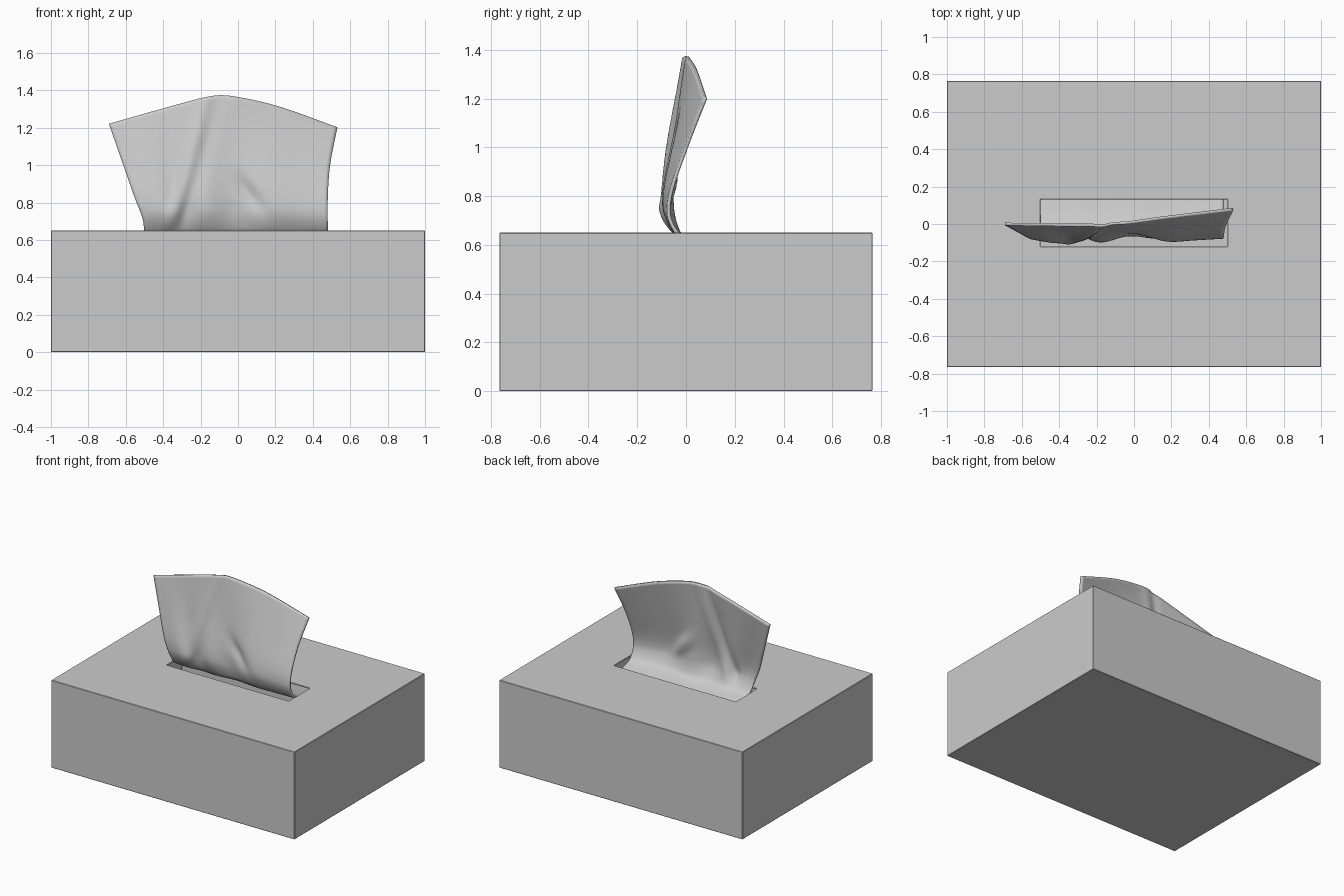
import bpy, bmesh, math

if "Cube" in bpy.data.objects:
    bpy.data.objects.remove(bpy.data.objects["Cube"])


def interp(pts, t):
    """Smoothly tangent piecewise interpolation through (t, value) pairs."""
    if t <= pts[0][0]:
        return pts[0][1]
    for i in range(len(pts) - 1):
        (a, p), (b, q) = pts[i], pts[i + 1]
        if t <= b:
            s = (t - a) / (b - a)
            m = [(pts[j + 1][1] - pts[j - 1][1]) / (pts[j + 1][0] - pts[j - 1][0])
                 if 0 < j < len(pts) - 1 else (q - p) / (b - a) for j in (i, i + 1)]
            h = b - a
            return ((2*s**3 - 3*s**2 + 1) * p + (s**3 - 2*s**2 + s) * h * m[0]
                    + (3*s**2 - 2*s**3) * q + (s**3 - s**2) * h * m[1])
    return pts[-1][1]


def make_object(name, bm):
    mesh = bpy.data.meshes.new(name)
    bm.to_mesh(mesh)
    bm.free()
    obj = bpy.data.objects.new(name, mesh)
    bpy.context.collection.objects.link(obj)
    return obj


# Hollow carton with a slot in its lid
HX, HY, H, WALL = 1.0, 0.765, 0.65, 0.008
bm = bmesh.new()
xs, ys = (-HX, -0.5, 0.5, HX), (-HY, -0.12, 0.13, HY)
lid = [[bm.verts.new((x, y, H)) for x in xs] for y in ys]
for j in range(3):
    for i in range(3):
        if (i, j) != (1, 1):
            bm.faces.new((lid[j][i], lid[j][i+1], lid[j+1][i+1], lid[j+1][i]))
rim = ([lid[0][i] for i in range(4)] + [lid[1][3], lid[2][3]]
       + [lid[3][i] for i in (3, 2, 1, 0)] + [lid[2][0], lid[1][0]])
foot = [bm.verts.new((v.co.x, v.co.y, 0)) for v in rim]
for i in range(12):
    k = (i + 1) % 12
    bm.faces.new((rim[i], foot[i], foot[k], rim[k]))
bm.faces.new(foot[::-1])
bmesh.ops.recalc_face_normals(bm, faces=bm.faces)
bmesh.ops.dissolve_limit(bm, angle_limit=0.01, verts=[v for v in bm.verts if v.co.z < 0.01],
                         edges=[e for e in bm.edges if abs(e.verts[0].co.z - e.verts[1].co.z) > 0.1])
box = make_object("tissue_box", bm)
if sum(f.normal.z for f in box.data.polygons if f.center.z > 0.64) < 0:
    box.data.flip_normals()
sol = box.modifiers.new("card_thickness", 'SOLIDIFY')
sol.thickness, sol.offset = WALL, -1
sol.use_even_offset = True
bev = box.modifiers.new("edge_bevel", 'BEVEL')
bev.width, bev.segments, bev.limit_method = 0.003, 1, 'ANGLE'
bev.angle_limit = math.radians(60)

# Tissue: t runs from slot (0) to top edge (1), u runs left to right
left = [(0, -0.50), (0.12, -0.51), (0.3, -0.55), (1, -0.69)]
right = [(0, 0.48), (0.35, 0.48), (0.64, 0.492), (1, 0.53)]
top_z = [(0, 1.22), (0.38, 1.35), (0.48, 1.373), (0.58, 1.36), (0.75, 1.31), (1, 1.20)]
top_y = [(0, 0.0), (0.45, -0.002), (0.7, 0.035), (1, 0.08)]
belly = [(0, -0.04), (0.06, -0.062), (0.15, -0.08), (0.3, -0.078), (0.6, -0.045), (1, 0)]
wave = [(0, 0.005), (0.12, -0.018), (0.22, 0.01), (0.35, -0.012), (0.5, 0.03),
        (0.68, -0.012), (0.85, -0.004), (1, 0.005)]
# Hidden part curving back under the lid: (y offset, z)
under = [(0.55, 0.52), (0.36, 0.55), (0.23, 0.575), (0.13, 0.597), (0.06, 0.617), (0.02, 0.633)]

NU, NT = 56, 34
rows = []
bm = bmesh.new()
for k in range(len(under) + NT + 1):
    t = max(0, (k - len(under)) / NT)
    row = []
    for i in range(NU + 1):
        u = i / NU
        xl, xr = interp(left, t), interp(right, t)
        x = xl + (xr - xl) * u
        y = (interp(belly, t) + interp(top_y, u) * t**1.5
             + interp(wave, u) * (1 - t)**1.2 * min(1, 0.35 + t * 4))
        # slanting pleat and short dent beside it
        d = x - (-0.37 + 0.2 * t)
        y += (-0.026 * math.exp(-(d / 0.035)**2) + 0.014 * math.exp(-((d - 0.07) / 0.04)**2)) \
            * (1 - 0.75 * t) * min(1, t * 6)
        y += 0.025 * math.exp(-((x - 0.05 + 0.5 * (t - 0.3)) / 0.05)**2 - ((t - 0.28) / 0.13)**2)
        z = H + (interp(top_z, u) - H) * t
        if k < len(under):
            y, z = y + under[k][0], under[k][1]
        row.append(bm.verts.new((x, y, z)))
    rows.append(row)
for a, b in zip(rows, rows[1:]):
    for i in range(NU):
        bm.faces.new((a[i], a[i+1], b[i+1], b[i]))
tissue = make_object("tissue", bm)
sol = tissue.modifiers.new("sheet_thickness", 'SOLIDIFY')
sol.thickness, sol.offset = 0.014, 0
bpy.context.view_layer.objects.active = tissue
tissue.select_set(True)
bpy.ops.object.shade_smooth_by_angle(angle=math.radians(40))
